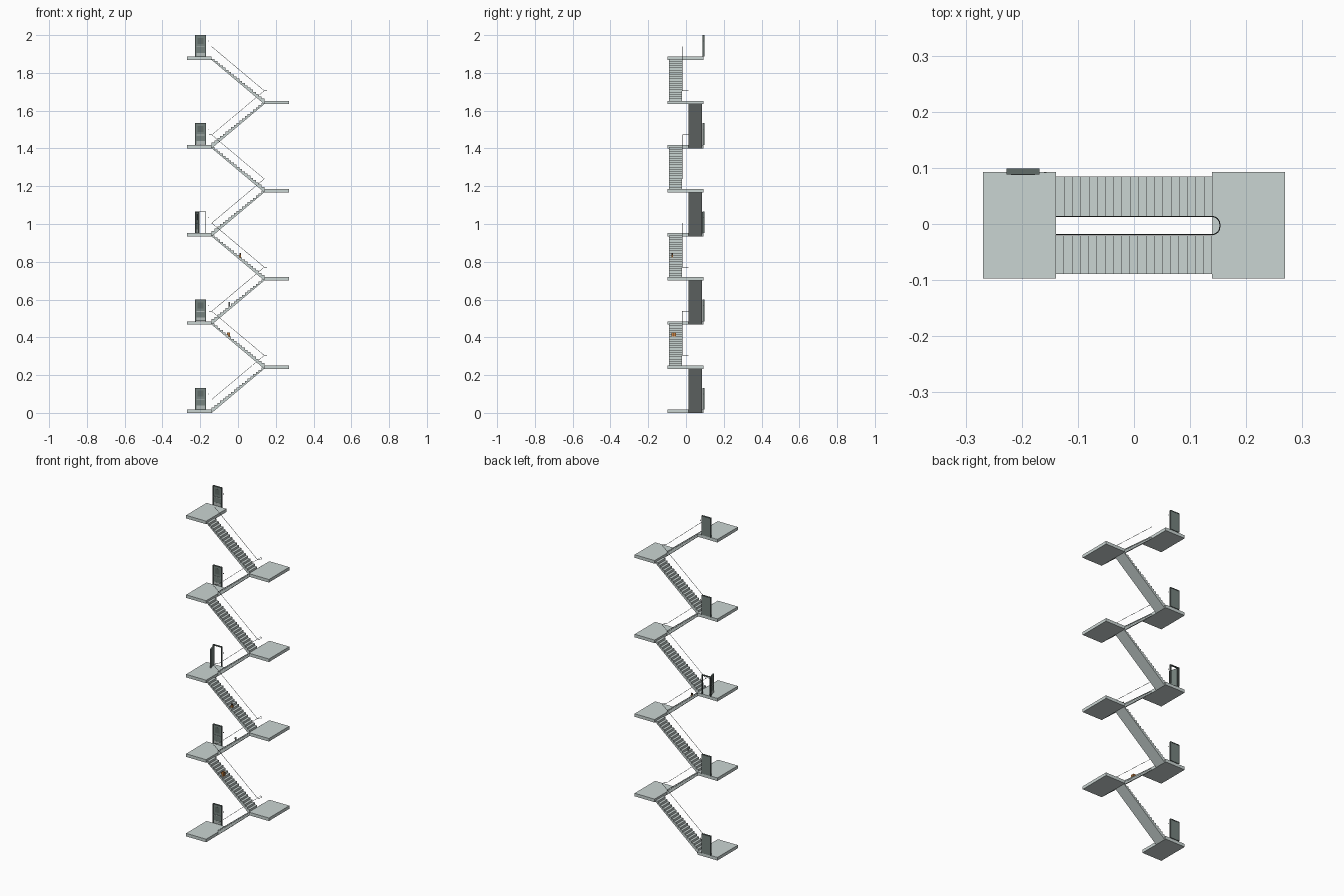
import bpy, bmesh
from math import sin, cos, pi, radians
from mathutils import Matrix

if "Cube" in bpy.data.objects:
    bpy.data.objects.remove(bpy.data.objects["Cube"])


def material(name, rgb):
    m = bpy.data.materials.new(name)
    m.use_nodes = True
    m.diffuse_color = (*rgb, 1)
    m.node_tree.nodes["Principled BSDF"].inputs["Base Color"].default_value = (*rgb, 1)
    return m


concrete = material("pale concrete", (0.59, 0.66, 0.645))
door_grey = material("door grey", (0.18, 0.225, 0.21))
frame_grey = material("frame grey", (0.12, 0.15, 0.14))
rail_grey = material("handrail grey", (0.09, 0.11, 0.11))
steel = material("light steel", (0.45, 0.5, 0.48))
orange = material("box orange", (0.58, 0.22, 0.05))
tape = material("dark brown", (0.09, 0.05, 0.03))

BASE, STOREY = 0.018, 0.467      # first floor level, floor to floor
HALF = STOREY / 2
EDGE, END = 0.139, 0.269         # inner and outer landing edges
THICK = 0.018
TREADS = 19
BACK, FRONT = (0.0145, 0.0845), (-0.0895, -0.0205)
RAIL_BACK, RAIL_FRONT, RAIL_UP = 0.0135, -0.019, 0.053


def box(bm, lo, hi, slot=0):
    size = [b - a for a, b in zip(lo, hi)]
    mid = [(a + b) / 2 for a, b in zip(lo, hi)]
    made = bmesh.ops.create_cube(bm, size=1, matrix=Matrix.Translation(mid) @ Matrix.Diagonal((*size, 1)))
    for f in {f for v in made["verts"] for f in v.link_faces}:
        f.material_index = slot


def finish(name, bm, mats, matrix=Matrix()):
    bmesh.ops.recalc_face_normals(bm, faces=bm.faces)
    me = bpy.data.meshes.new(name)
    bm.to_mesh(me)
    bm.free()
    for m in mats:
        me.materials.append(m)
    ob = bpy.data.objects.new(name, me)
    ob.matrix_world = matrix
    bpy.context.collection.objects.link(ob)


def landing(name, x0, x1, z):
    bm = bmesh.new()
    box(bm, (x0, -0.0975, z - THICK), (x1, 0.0925, z))
    finish(name, bm, [concrete])


def flight(name, z, side, ys):
    # stepped profile rising towards +x (side 1) or -x (side -1)
    run, rise = 2 * EDGE / TREADS, HALF / (TREADS + 1)
    pts = [(-EDGE, z - THICK)]
    for i in range(TREADS):
        x, top = -EDGE + i * run, z + (i + 1) * rise
        pts += [(x, top), (x + run, top)]
    pts.append((EDGE, z + HALF - THICK))
    bm = bmesh.new()
    face = bm.faces.new([bm.verts.new((side * x, ys[0], h)) for x, h in pts])
    out = bmesh.ops.extrude_face_region(bm, geom=[face])
    moved = [v for v in out["geom"] if isinstance(v, bmesh.types.BMVert)]
    bmesh.ops.translate(bm, verts=moved, vec=(0, ys[1] - ys[0], 0))
    finish(name, bm, [concrete])


def door(floor, z, angle):
    x0, x1, y0, y1, h = -0.2275, -0.1685, 0.0885, 0.0985, 0.115
    # frame
    bm = bmesh.new()
    box(bm, (x0, y0, z), (x0 + 0.004, y1, z + h))
    box(bm, (x1 - 0.004, y0, z), (x1, y1, z + h))
    box(bm, (x0 + 0.004, y0, z + h - 0.004), (x1 - 0.004, y1, z + h))
    finish(f"door_frame_{floor}", bm, [frame_grey])
    # leaf with window, push bar and kick plate, hinged at its left edge
    w = 0.051
    bm = bmesh.new()
    box(bm, (0, 0, 0.001), (w, 0.006, 0.111))
    box(bm, (0.010, -0.0006, 0.068), (w - 0.010, 0, 0.100), 1)
    box(bm, (0.004, -0.003, 0.050), (w - 0.004, 0, 0.054), 2)
    box(bm, (0.003, -0.0006, 0.003), (w - 0.003, 0, 0.020), 2)
    hinge = Matrix.Translation((x0 + 0.004, y0 + 0.002, z)) @ Matrix.Rotation(angle, 4, "Z")
    finish(f"door_leaf_{floor}", bm, [door_grey, frame_grey, steel], hinge)
    # small wall plate beside the door
    bm = bmesh.new()
    box(bm, (-0.160, 0.0905, z + 0.080), (-0.156, 0.0925, z + 0.085))
    finish(f"door_plate_{floor}", bm, [steel])


def turn(x, y0, y1, z, side):
    # rounded U of the handrail over a landing
    r = 0.014
    way = 1 if y1 > y0 else -1
    arc = [(r * sin(k * pi / 8), r * (1 - cos(k * pi / 8))) for k in range(5)]
    first = [(x + side * dx, y0 + way * dy, z) for dx, dy in arc]
    last = [(x + side * dx, y1 - way * dy, z) for dx, dy in reversed(arc)]
    return first + last


# landings, flights and doors
rail = [(-EDGE, RAIL_BACK, BASE + RAIL_UP)]
for i in range(5):
    z = BASE + i * STOREY
    landing(f"floor_landing_{i + 1}", -END, -EDGE, z)
    door(i + 1, z, radians(-75) if i == 2 else 0)
    if i < 4:
        mid = z + HALF
        landing(f"middle_landing_{i + 1}", EDGE, END, mid)
        flight(f"back_flight_{i + 1}", z, 1, BACK)
        flight(f"front_flight_{i + 1}", mid, -1, FRONT)
        rail += turn(EDGE, RAIL_BACK, RAIL_FRONT, mid + RAIL_UP, 1)
        if i < 3:
            rail += turn(-EDGE, RAIL_FRONT, RAIL_BACK, z + STOREY + RAIL_UP, -1)
rail.append((-EDGE, RAIL_FRONT, BASE + 4 * STOREY + RAIL_UP))

# continuous handrail
cu = bpy.data.curves.new("handrail", "CURVE")
cu.dimensions = "3D"
cu.bevel_depth = 0.001
cu.bevel_resolution = 1
cu.use_fill_caps = True
sp = cu.splines.new("POLY")
sp.points.add(len(rail) - 1)
for p, co in zip(sp.points, rail):
    p.co = (*co, 1)
cu.materials.append(rail_grey)
bpy.context.collection.objects.link(bpy.data.objects.new("handrail", cu))


def stair_height(x, z, side):
    step = int((side * x + EDGE) / (2 * EDGE / TREADS))
    return z + (step + 1) * HALF / (TREADS + 1)


# things left on the stairs: a carton, a small parcel and a bin
x, y = -0.050, -0.065
h = stair_height(x, BASE + HALF, -1)
bm = bmesh.new()
box(bm, (x - 0.008, y - 0.011, h), (x + 0.008, y + 0.011, h + 0.021))
box(bm, (x - 0.0083, y - 0.002, h + 0.001), (x + 0.0083, y + 0.002, h + 0.0213), 1)
finish("carton", bm, [orange, tape])

x, y = 0.012, -0.073
h = stair_height(x, BASE + STOREY + HALF, -1)
bm = bmesh.new()
box(bm, (x - 0.005, y - 0.005, h), (x + 0.005, y + 0.005, h + 0.012))
box(bm, (x - 0.003, y - 0.003, h + 0.012), (x + 0.003, y + 0.003, h + 0.022), 1)
finish("small_parcel", bm, [orange, tape])

x, y = -0.046, 0.043
h = stair_height(x, BASE + STOREY, 1)
bm = bmesh.new()
bmesh.ops.create_cone(bm, cap_ends=True, segments=10, radius1=0.004, radius2=0.005, depth=0.02,
                      matrix=Matrix.Translation((x, y, h + 0.01)))
finish("small_bin", bm, [steel])
